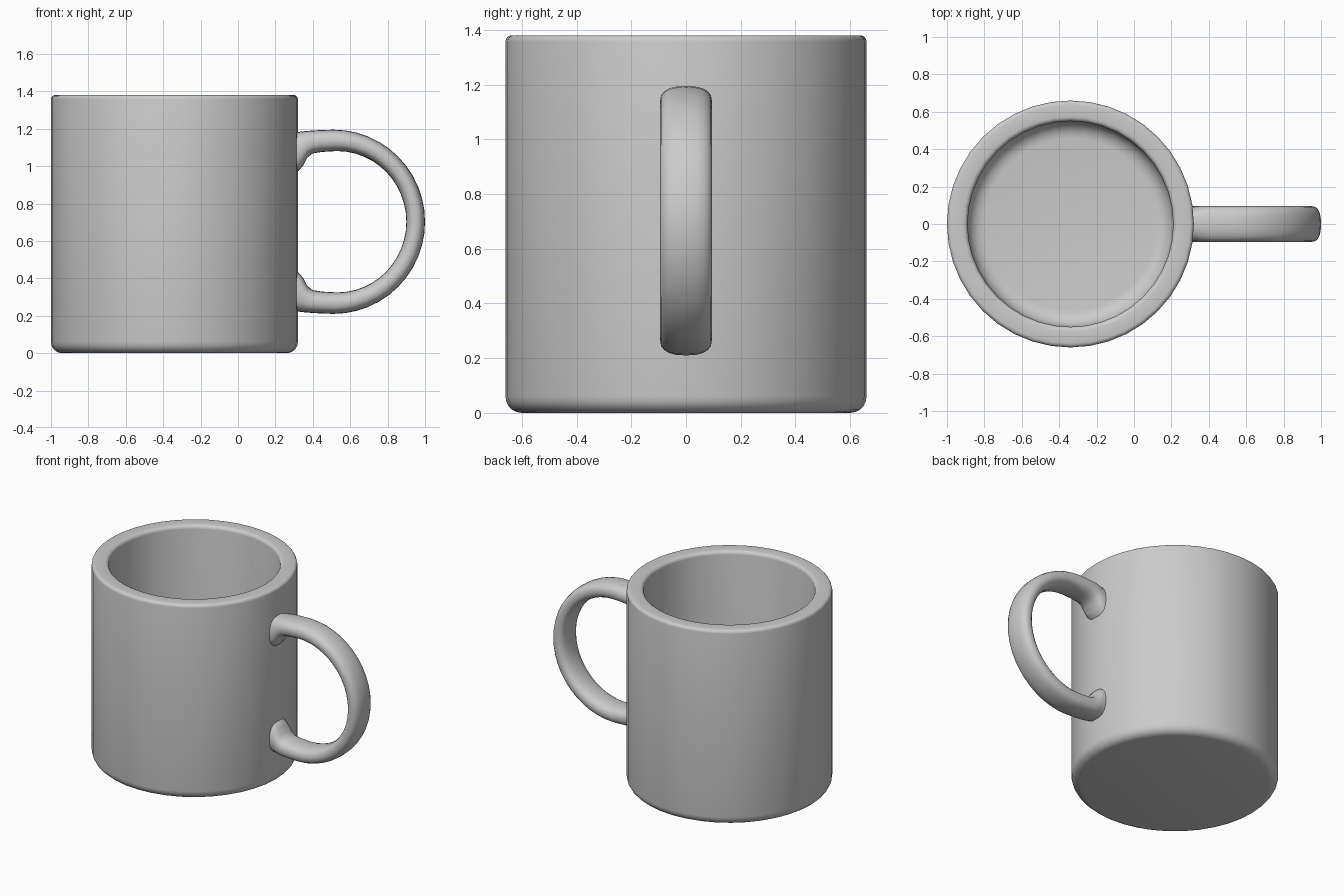
import bpy, bmesh
from math import sin, cos, pi, radians
from mathutils import Vector

if "Cube" in bpy.data.objects:
    bpy.data.objects.remove(bpy.data.objects["Cube"])

CX = -0.34  # axis of the cup


def finish(bm, name, angle):
    bmesh.ops.remove_doubles(bm, verts=bm.verts, dist=1e-5)
    bmesh.ops.recalc_face_normals(bm, faces=bm.faces)
    mesh = bpy.data.meshes.new(name)
    bm.to_mesh(mesh)
    bm.free()
    ob = bpy.data.objects.new(name, mesh)
    bpy.context.collection.objects.link(ob)
    bpy.ops.object.select_all(action='DESELECT')
    ob.select_set(True)
    bpy.context.view_layer.objects.active = ob
    bpy.ops.object.shade_smooth_by_angle(angle=radians(angle))
    return ob


def skin(rings, name, angle):
    """Join closed rings of points and cap both ends."""
    bm = bmesh.new()
    loops = [[bm.verts.new(p) for p in ring] for ring in rings]
    n = len(loops[0])
    for a, b in zip(loops, loops[1:]):
        for i in range(n):
            j = (i + 1) % n
            bm.faces.new((a[i], a[j], b[j], b[i]))
    bm.faces.new(loops[0])
    bm.faces.new(loops[-1])
    return finish(bm, name, angle)


def fillet(r, z, rad, a0, a1, steps):
    angles = [radians(a0 + (a1 - a0) * i / steps) for i in range(steps + 1)]
    return [(r + rad * cos(a), z + rad * sin(a)) for a in angles]


# Cup: outside, rim, inside wall and floor as one turned profile
profile = (fillet(0.60, 0.06, 0.06, -90, 0, 5)
           + fillet(0.638, 1.358, 0.022, 0, 90, 4)
           + fillet(0.575, 1.355, 0.025, 90, 180, 4)
           + fillet(0.46, 0.19, 0.09, 0, -90, 6))
SEG = 40
skin([[(CX + r * cos(2 * pi * i / SEG), r * sin(2 * pi * i / SEG), z)
       for i in range(SEG)] for r, z in profile], "cup", 40)

# Handle: matching outer and inner edge points, upper flare, arc, lower flare
upper = [((0.28, 1.18), (0.28, 0.95)), ((0.325, 1.183), (0.325, 0.975)),
         ((0.34, 1.185), (0.35, 1.005)), ((0.36, 1.187), (0.37, 1.045)),
         ((0.385, 1.189), (0.40, 1.068)), ((0.43, 1.192), (0.45, 1.076))]
lower = [((o[0], 1.405 - o[1]), (i[0], 1.405 - i[1])) for o, i in reversed(upper)]
arc = []
for k in range(25):
    a = radians(90 - 180 * k / 24)
    arc.append(((0.51 + 0.49 * cos(a), 0.7025 + 0.4925 * sin(a)),
                (0.53 + 0.37 * cos(a), 0.7025 + 0.378 * sin(a))))


def section(outer, inner, n=20, half_width=0.095, power=0.8):
    o, i = Vector((outer[0], 0, outer[1])), Vector((inner[0], 0, inner[1]))
    ring = []
    for k in range(n):
        c, s = cos(2 * pi * k / n), sin(2 * pi * k / n)
        u = (abs(c) ** power) * (1 if c > 0 else -1)
        v = (abs(s) ** power) * (1 if s > 0 else -1)
        ring.append((o + i) / 2 + (o - i) / 2 * u + Vector((0, half_width * v, 0)))
    return ring


skin([section(o, i) for o, i in upper + arc + lower], "handle", 60)
